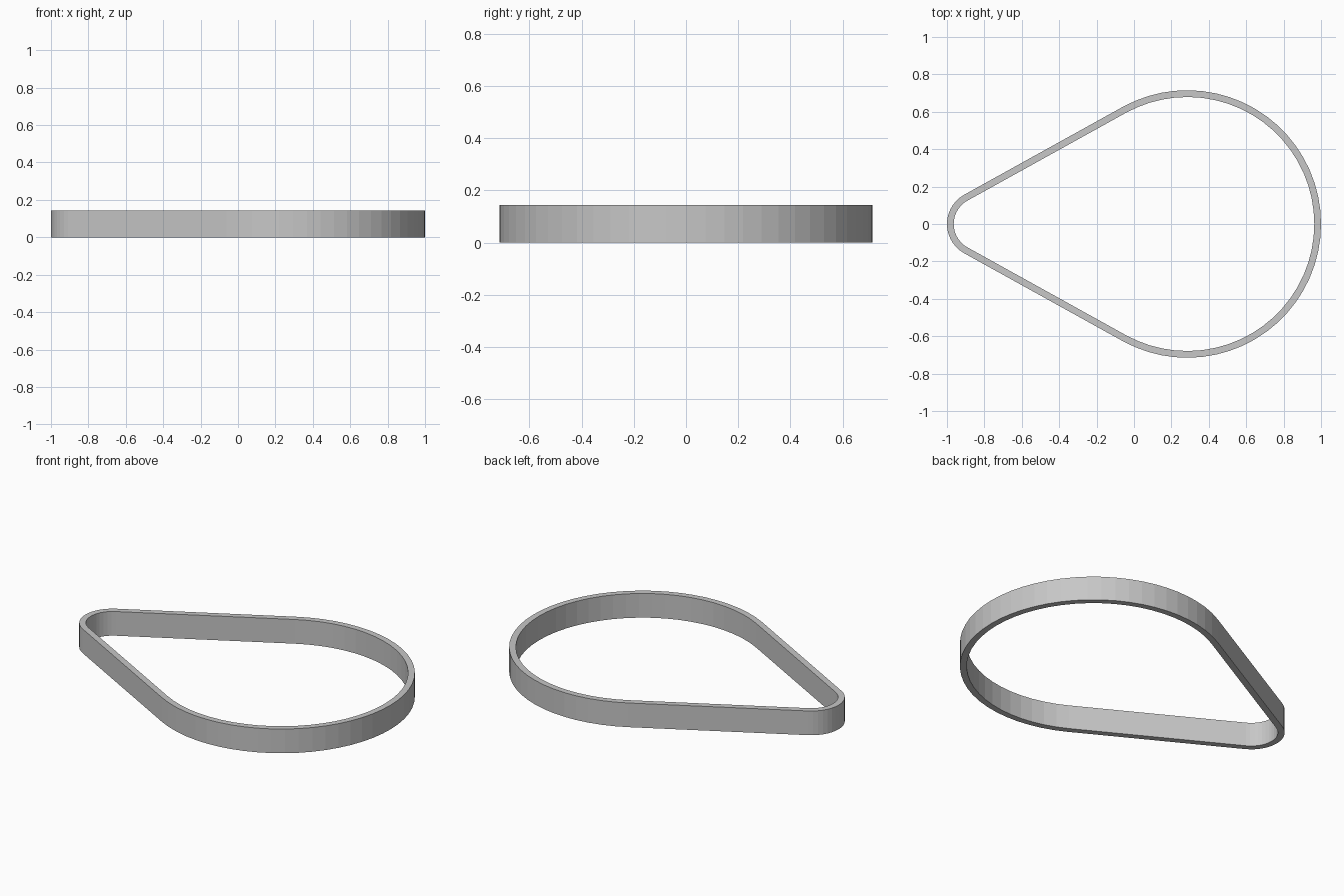
import bpy, bmesh
from math import asin, pi, sin, cos

if "Cube" in bpy.data.objects:
    bpy.data.objects.remove(bpy.data.objects["Cube"], do_unlink=True)

HEIGHT = 0.143
THICKNESS = 0.036
BIG_RADIUS, BIG_STEPS = 0.715, 40
SMALL_RADIUS, SMALL_STEPS = 0.179, 14
BIG_X = 1 - BIG_RADIUS
SMALL_X = SMALL_RADIUS - 1

# Angle at which the straight runs touch both arcs
tangent = pi / 2 + asin((BIG_RADIUS - SMALL_RADIUS) / (BIG_X - SMALL_X))


def arc(center_x, radius, start, end, steps):
    angles = [start + (end - start) * i / steps for i in range(steps + 1)]
    return [(center_x + radius * cos(a), radius * sin(a)) for a in angles]


def belt_outline(inset):
    return (arc(BIG_X, BIG_RADIUS - inset, -tangent, tangent, BIG_STEPS)
            + arc(SMALL_X, SMALL_RADIUS - inset, tangent, 2 * pi - tangent, SMALL_STEPS))


# Belt material
grey = bpy.data.materials.new("belt grey")
grey.use_nodes = True
color = (0.57, 0.57, 0.57, 1)
grey.diffuse_color = color
grey.node_tree.nodes["Principled BSDF"].inputs["Base Color"].default_value = color

# Belt: a closed band with a rectangular section
bm = bmesh.new()
outer, inner = belt_outline(0), belt_outline(THICKNESS)
rings = [[bm.verts.new((x, y, z)) for x, y in outline]
         for outline, z in ((outer, 0), (outer, HEIGHT), (inner, HEIGHT), (inner, 0))]
count = len(outer)
for r, ring in enumerate(rings):
    following = rings[(r + 1) % len(rings)]
    for i in range(count):
        j = (i + 1) % count
        bm.faces.new((ring[i], ring[j], following[j], following[i]))
bmesh.ops.recalc_face_normals(bm, faces=bm.faces)

mesh = bpy.data.meshes.new("drive_belt")
bm.to_mesh(mesh)
bm.free()
mesh.materials.append(grey)
belt = bpy.data.objects.new("drive_belt", mesh)
bpy.context.collection.objects.link(belt)
